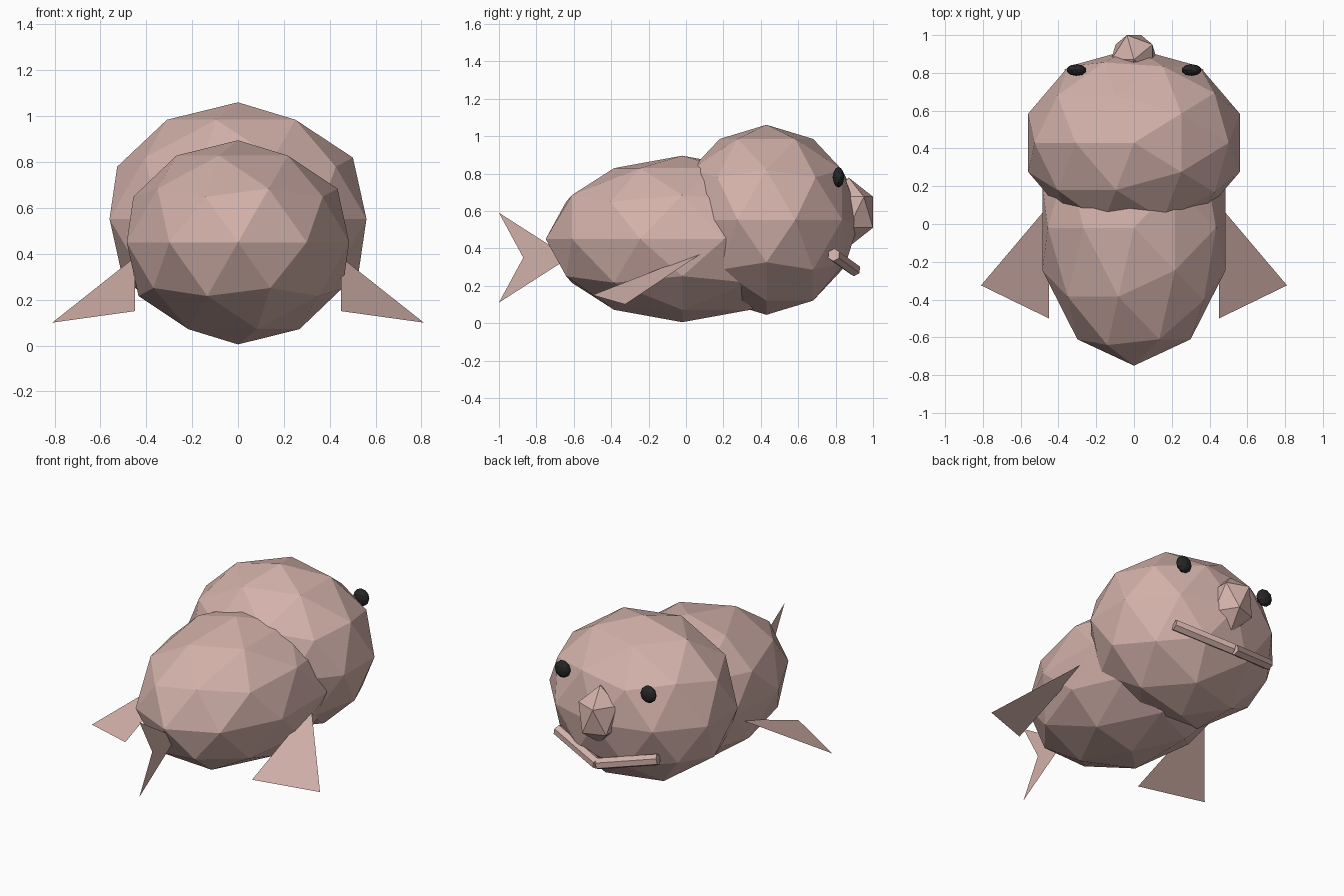
import bpy, math
from mathutils import Vector

if "Cube" in bpy.data.objects:
    bpy.data.objects.remove(bpy.data.objects["Cube"])


def material(name, rgb):
    m = bpy.data.materials.new(name)
    m.diffuse_color = (*rgb, 1)
    m.use_nodes = True
    m.node_tree.nodes["Principled BSDF"].inputs["Base Color"].default_value = m.diffuse_color
    return m


skin = material("pink_skin", (0.65, 0.44, 0.40))
dark = material("dark_eye", (0.02, 0.02, 0.02))


def ball(name, loc, radii, mat, subdivisions=2):
    bpy.ops.mesh.primitive_ico_sphere_add(
        subdivisions=subdivisions, radius=1, location=loc, rotation=(0, 0, math.pi))
    o = bpy.context.object
    o.name = name
    o.scale = radii
    o.data.materials.append(mat)
    return o


def sheet(name, verts, faces):
    me = bpy.data.meshes.new(name)
    me.from_pydata(verts, [], faces)
    me.materials.append(skin)
    o = bpy.data.objects.new(name, me)
    bpy.context.collection.objects.link(o)
    return o


def rod(name, a, b, radius):
    a, b = Vector(a), Vector(b)
    d = b - a
    bpy.ops.mesh.primitive_cylinder_add(
        vertices=6, radius=radius, depth=d.length, location=(a + b) / 2)
    o = bpy.context.object
    o.name = name
    o.rotation_euler = d.to_track_quat('Z', 'Y').to_euler()
    o.data.materials.append(skin)
    return o


# body, head and drooping nose
ball("body", (0, -0.02, 0.45), (0.51, 0.73, 0.445), skin)
ball("head", (0, 0.43, 0.5525), (0.589, 0.50, 0.508), skin)
ball("nose", (0, 0.87, 0.593), (0.135, 0.153, 0.185), skin, 1)

# paired eyes, mouth halves and side fins
for side, s in (("left", -1), ("right", 1)):
    ball(f"{side}_eye", (s * 0.305, 0.815, 0.78), (0.053, 0.031, 0.055), dark)
    rod(f"{side}_mouth", (s * 0.355, 0.79, 0.365), (0, 0.90, 0.285), 0.035)
    sheet(f"{side}_fin",
          [(s * 0.45, 0.10, 0.385), (s * 0.45, -0.50, 0.15), (s * 0.81, -0.325, 0.10)],
          [(0, 1, 2)])

# forked tail fin
sheet("tail_fin",
      [(0, -0.625, 0.35), (0, -1.0, 0.59), (0, -0.87, 0.35), (0, -1.0, 0.11)],
      [(0, 1, 2), (0, 2, 3)])
